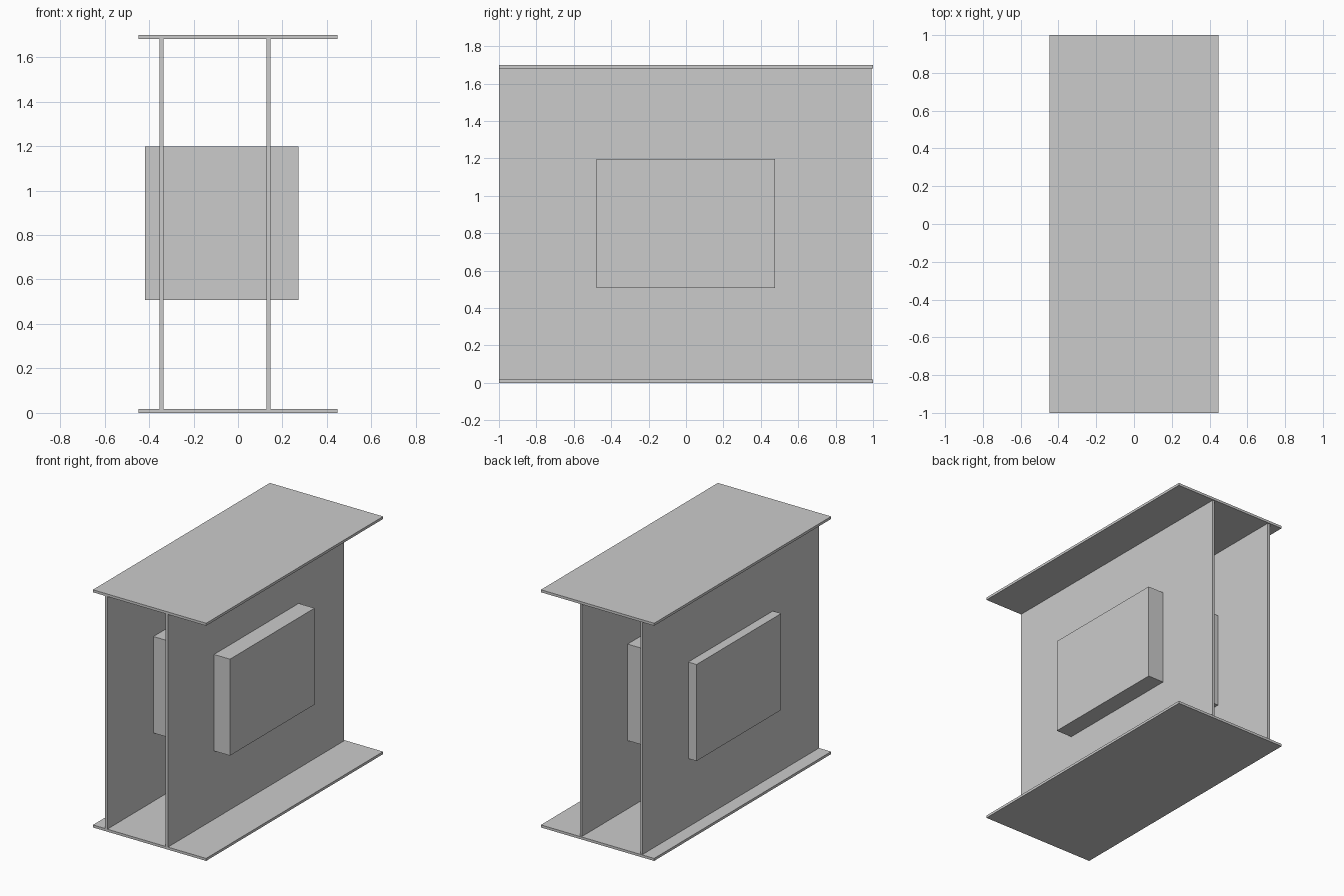
import bpy

if "Cube" in bpy.data.objects:
    bpy.data.objects.remove(bpy.data.objects["Cube"])


def box(name, lo, hi):
    """Axis-aligned box between two corners."""
    bpy.ops.mesh.primitive_cube_add(size=1, location=[(a + b) / 2 for a, b in zip(lo, hi)])
    ob = bpy.context.object
    ob.name = name
    ob.scale = [b - a for a, b in zip(lo, hi)]
    bpy.ops.object.transform_apply(location=False, rotation=False, scale=True)
    return ob


T = 0.018   # plate thickness
H = 1.70    # total height

# Horizontal plates
box("bottom_plate", (-0.448, -1, 0), (0.448, 1, T))
box("top_plate", (-0.448, -1, H - T), (0.448, 1, H))

# Upright panels, stopping just short of the back edge
for name, x in (("left_panel", -0.343), ("right_panel", 0.137)):
    box(name, (x - T / 2, -1, T), (x + T / 2, 0.992, H - T))

# Block passing through both panels
box("centre_block", (-0.418, -0.479, 0.507), (0.272, 0.477, 1.197))
